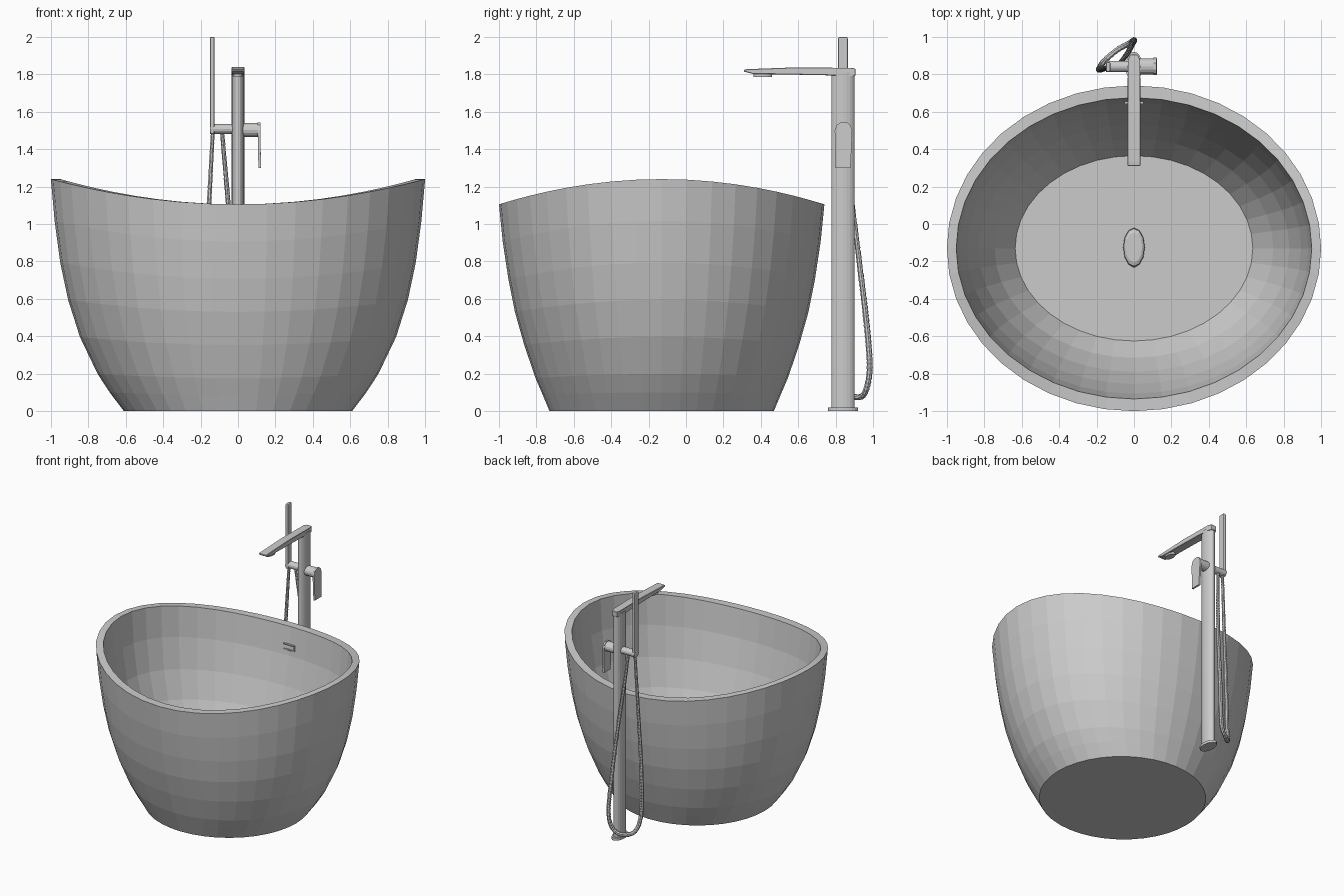
import bpy, bmesh, math
from mathutils import Vector

if "Cube" in bpy.data.objects:
    bpy.data.objects.remove(bpy.data.objects["Cube"])

TAU = 2 * math.pi


def finish(name, bm):
    bmesh.ops.recalc_face_normals(bm, faces=bm.faces)
    me = bpy.data.meshes.new(name)
    bm.to_mesh(me)
    bm.free()
    ob = bpy.data.objects.new(name, me)
    bpy.context.collection.objects.link(ob)
    return ob


def loft(name, rings):
    """Skin a list of point rings and cap both ends."""
    bm = bmesh.new()
    vs = [[bm.verts.new(p) for p in r] for r in rings]
    n = len(vs[0])
    for a, b in zip(vs, vs[1:]):
        for i in range(n):
            j = (i + 1) % n
            bm.faces.new((a[i], a[j], b[j], b[i]))
    bm.faces.new(vs[0])
    bm.faces.new(vs[-1])
    return finish(name, bm)


def oval(cx, cy, z, rx, ry, n=20):
    return [(cx + rx * math.cos(TAU * i / n), cy + ry * math.sin(TAU * i / n), z) for i in range(n)]


def oval_x(x, cy, cz, ry, rz, n=16):
    return [(x, cy + ry * math.cos(TAU * i / n), cz + rz * math.sin(TAU * i / n)) for i in range(n)]


def box(name, lo, hi, bevel=0.0):
    bm = bmesh.new()
    bmesh.ops.create_cube(bm, size=1)
    for v in bm.verts:
        v.co = [(a + b) / 2 + c * (b - a) for a, b, c in zip(lo, hi, v.co)]
    if bevel:
        bmesh.ops.bevel(bm, geom=bm.edges[:], offset=bevel, segments=2, affect='EDGES', profile=0.5)
    return finish(name, bm)


# Bathtub: oval rings up the outside, over the dipped rim, down to the floor
CY, N, FLOOR = -0.13, 40, 0.165


def tub_ring(t, rx, ry, floor=None):
    ring = []
    for i in range(N):
        c, s = math.cos(TAU * i / N), math.sin(TAU * i / N)
        z = t * (1.105 + 0.135 * c * c) if floor is None else floor
        ring.append((rx * c, CY + ry * s, z))
    return ring


outer = [(0, .61, .60), (.08, .685, .637), (.16, .75, .675), (.32, .845, .735), (.48, .908, .785),
         (.64, .95, .82), (.82, .98, .85), (1, 1, .87)]
inner = [(1, .95, .805), (.8, .932, .777), (.6, .893, .725), (.42, .83, .66), (.27, .745, .585)]
loft("bathtub", [tub_ring(*p) for p in outer + inner] + [tub_ring(0, .635, .495, FLOOR)])

# Drain: low collar and raised oval plug
loft("drain_collar", [oval(0, CY - .01, FLOOR + z, r * .5, r, 12) for z, r in ((-.005, .095), (.01, .095), (.012, .08))])
loft("drain_plug", [oval(0, CY + .005, FLOOR + z, r * .55, r, 12)
                    for z, r in ((0, .07), (.025, .105), (.035, .1), (.042, .08))])

# Overflow slot frame on the back inner wall
for z in (.925, .965):
    box("overflow_bar", (-.05, .642, z), (.05, .685, z + .008))
box("overflow_side", (.042, .642, .925), (.05, .685, .973))

# Floor-standing tap: base plate and column
loft("tap_base", [oval(0, .84, z, .045, .08) for z in (0, .02)])
loft("tap_column", [oval(0, .84, z, .034, .062) for z in (.015, 1.81)])

# Spout: side profile extruded across x, with a rounded back end
profile = [(.905, 1.79), (.905, 1.832), (.88, 1.834), (.60, 1.838), (.33, 1.828), (.31, 1.826),
           (.31, 1.815), (.36, 1.802), (.50, 1.800), (.76, 1.795), (.88, 1.79)]
spout = loft("spout", [[(s * (.02 if y > .89 else .034), y, z) for y, z in profile] for s in (-1, 1)])
bev = spout.modifiers.new("soft_edges", 'BEVEL')
bev.width = .003
loft("spout_nozzle", [oval(0, .41, z, .028, .05) for z in (1.787, 1.806)])

# Mixer valve, lever and hand shower bracket
loft("mixer_valve", [oval_x(x, .842, 1.502, .042, .038) for x in (.02, .115)])
loft("shower_bracket", [oval_x(x, .842, 1.507, .03, .027) for x in (-.15, -.02)])
lever = [(.80, 1.30), (.88, 1.30), (.889, 1.50), (.878, 1.53), (.86, 1.543), (.825, 1.543), (.805, 1.53), (.795, 1.50)]
loft("mixer_lever", [[(x + (.004 if z < 1.4 else 0), y, z) for y, z in lever] for x in (.105, .119)])
box("hand_shower", (-.15, .813, 1.48), (-.125, .865, 2.0), .008)

# Ribbed hose hanging in a loop behind the column
path = [Vector(p) for p in (
    (-.135, .84, 1.49), (-.155, .832, 1.1), (-.18, .825, .6), (-.186, .83, .25), (-.16, .87, .1),
    (-.09, .93, .075), (-.025, .965, .12), (0, .982, .25), (-.01, .962, .5), (-.03, .92, .85),
    (-.06, .878, 1.2), (-.085, .85, 1.49))]
ctl = [path[0]] + path + [path[-1]]
pts = []
for a, b, c, d in zip(ctl, ctl[1:], ctl[2:], ctl[3:]):
    steps = max(4, int((c - b).length / .012))
    for k in range(steps):
        t = k / steps
        pts.append(.5 * (2 * b + (c - a) * t + (2 * a - 5 * b + 4 * c - d) * t * t
                         + (3 * b - a - 3 * c + d) * t ** 3))
pts.append(path[-1])
cu = bpy.data.curves.new("shower_hose", 'CURVE')
cu.dimensions = '3D'
cu.bevel_depth = .017
cu.bevel_resolution = 2
cu.use_fill_caps = True
sp = cu.splines.new('POLY')
sp.use_smooth = False
sp.points.add(len(pts) - 1)
for i, (q, p) in enumerate(zip(sp.points, pts)):
    q.co = (*p, 1)
    q.radius = (1.0 if i % 2 else .85) * (1 - .3 * max(0, p.z - .5))
bpy.context.collection.objects.link(bpy.data.objects.new("shower_hose", cu))
